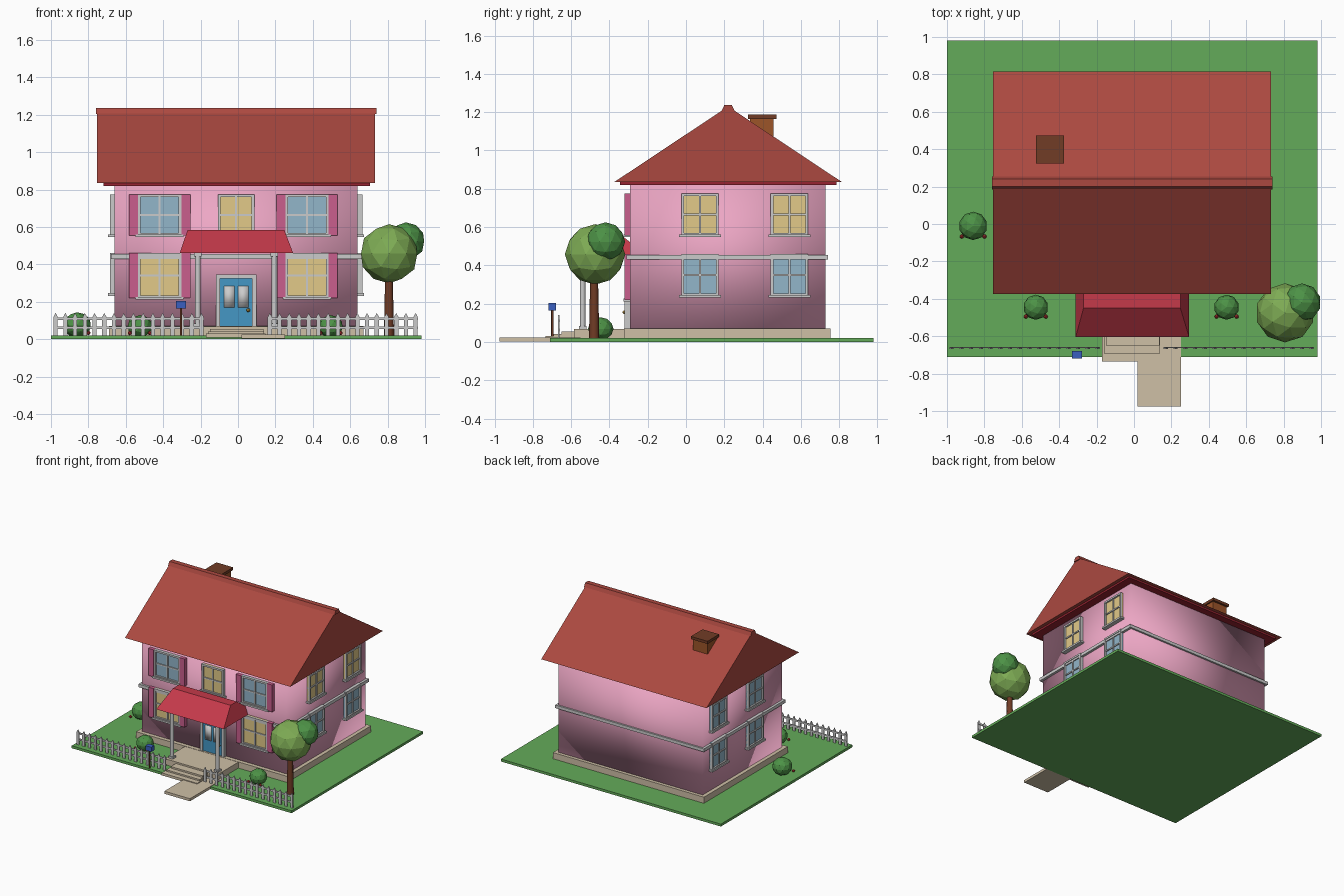
import bpy, bmesh, math
from mathutils import Matrix, Vector

if "Cube" in bpy.data.objects:
    bpy.data.objects.remove(bpy.data.objects["Cube"])

mats = {}
def mat(name, rgb):
    # sRGB 0-255 to linear
    m = bpy.data.materials.new(name)
    m.diffuse_color = [(c / 255) ** 2.2 for c in rgb] + [1]
    m.use_nodes = True
    m.node_tree.nodes["Principled BSDF"].inputs["Base Color"].default_value = m.diffuse_color
    mats[name] = m

mat("pink", (236, 165, 195)); mat("shutter", (200, 95, 140)); mat("roof", (170, 74, 66))
mat("porch_red", (195, 60, 75)); mat("eave_red", (150, 40, 52)); mat("lawn", (100, 170, 90))
mat("stone", (205, 190, 165)); mat("brick", (155, 85, 45)); mat("dark_brown", (112, 62, 42))
mat("glass_blue", (145, 180, 200)); mat("glass_lit", (225, 200, 135)); mat("door_blue", (70, 150, 195))
mat("leaf_light", (125, 170, 85)); mat("leaf_dark", (78, 145, 72)); mat("flower", (200, 60, 60))
mat("mail_blue", (60, 95, 190)); mat("brass", (190, 150, 70))

def finish(name, bm, m=None, smooth=False):
    bmesh.ops.recalc_face_normals(bm, faces=bm.faces)
    me = bpy.data.meshes.new(name)
    bm.to_mesh(me); bm.free()
    ob = bpy.data.objects.new(name, me)
    bpy.context.collection.objects.link(ob)
    if m: me.materials.append(mats[m])
    for p in me.polygons: p.use_smooth = smooth
    return ob

def add_box(bm, x0, x1, y0, y1, z0, z1, mx=Matrix()):
    s = Matrix.Diagonal((x1 - x0, y1 - y0, z1 - z0, 1))
    t = Matrix.Translation(((x0 + x1) / 2, (y0 + y1) / 2, (z0 + z1) / 2))
    bmesh.ops.create_cube(bm, size=1, matrix=mx @ t @ s)

def boxes(name, dims, m=None, mx=Matrix(), smooth=False):
    bm = bmesh.new()
    for d in dims: add_box(bm, *d, mx)
    return finish(name, bm, m, smooth)

def prism(name, profile, a, b, m, place):
    # extrude a 2D profile from a to b; place maps (p, q, t) to xyz
    bm = bmesh.new()
    ra = [bm.verts.new(place(p, q, a)) for p, q in profile]
    rb = [bm.verts.new(place(p, q, b)) for p, q in profile]
    bm.faces.new(ra); bm.faces.new(rb)
    n = len(ra)
    for i in range(n):
        bm.faces.new((ra[i], ra[(i + 1) % n], rb[(i + 1) % n], rb[i]))
    return finish(name, bm, m)

def cyl(name, x, y, z0, z1, r, m=None, seg=16, r2=None):
    bm = bmesh.new()
    bmesh.ops.create_cone(bm, cap_ends=True, segments=seg, radius1=r, radius2=r2 or r, depth=z1 - z0,
                          matrix=Matrix.Translation((x, y, (z0 + z1) / 2)))
    ob = finish(name, bm, m)
    for p in ob.data.polygons: p.use_smooth = len(p.vertices) == 4
    return ob

def blob(name, c, r, m, sub=2, sz=1.0):
    bm = bmesh.new()
    bmesh.ops.create_icosphere(bm, subdivisions=sub, radius=r,
                               matrix=Matrix.Translation(c) @ Matrix.Diagonal((1, 1, sz, 1)))
    return finish(name, bm, m)

# ground and path
boxes("lawn", [(-1, 0.98, -0.71, 0.98, 0, 0.02)], "lawn")
boxes("path", [(0.02, 0.25, -0.975, -0.55, 0.003, 0.024)], "stone")

# house body
boxes("foundation", [(-0.69, 0.67, -0.325, 0.755, 0.015, 0.07)], "stone")
boxes("walls", [(-0.66, 0.64, -0.293, 0.728, 0.06, 0.83)], "pink", smooth=True)
boxes("storey_band", [(-0.68, 0.66, -0.31, 0.742, 0.43, 0.455)])
boxes("eave_board", [(-0.72, 0.705, -0.345, 0.785, 0.82, 0.838)], "eave_red")

# main roof and ridge cap
yz = lambda p, q, t: (t, p, q)
prism("main_roof", [(-0.375, 0.835), (0.815, 0.835), (0.22, 1.23)], -0.755, 0.733, "roof", yz)
prism("ridge_cap", [(0.185, 1.205), (0.255, 1.205), (0.24, 1.237), (0.20, 1.237)], -0.76, 0.74, "roof", yz)

# chimney
boxes("chimney_stack", [(-0.515, -0.385, 0.335, 0.457, 0.95, 1.168)], "brick")
boxes("chimney_cap", [(-0.525, -0.375, 0.323, 0.473, 1.165, 1.187)], "dark_brown")

# windows: local x runs along the wall, local -y points outward
WALLS = {"front": Matrix.Translation((0, -0.293, 0)),
         "right": Matrix.Translation((0.64, 0, 0)) @ Matrix.Rotation(math.pi / 2, 4, 'Z'),
         "left": Matrix.Translation((-0.66, 0, 0)) @ Matrix.Rotation(-math.pi / 2, 4, 'Z')}

def window(wall, label, u, z0, z1, w, glass, shutters=False):
    mx, h, f = WALLS[wall], w / 2, 0.014
    zm, name = (z0 + z1) / 2, f"{wall}_{label}"
    boxes(name + "_glass", [(u - h, u + h, -0.012, 0.01, z0, z1)], glass, mx)
    boxes(name + "_frame", [
        (u - h, u - h + f, -0.025, 0.01, z0, z1), (u + h - f, u + h, -0.025, 0.01, z0, z1),
        (u - h, u + h, -0.025, 0.01, z1 - f, z1), (u - h, u + h, -0.025, 0.01, z0, z0 + f),
        (u - 0.005, u + 0.005, -0.02, 0.01, z0, z1), (u - h, u + h, -0.02, 0.01, zm - 0.005, zm + 0.005),
        (u - h - 0.012, u + h + 0.012, -0.034, 0.01, z0 - 0.008, z0 + 0.006)], None, mx)
    if shutters:
        boxes(name + "_shutters", [(u + s * (h + 0.024) - 0.024, u + s * (h + 0.024) + 0.024,
                                    -0.028, 0.005, z0, z1) for s in (-1, 1)], "shutter", mx)

for side, u in (("left", -0.419), ("right", 0.369)):
    window("front", f"upper_{side}_window", u, 0.555, 0.775, 0.232, "glass_blue", True)
    window("front", f"lower_{side}_window", u, 0.22, 0.46, 0.232, "glass_lit", True)
window("front", "upper_middle_window", -0.01, 0.555, 0.775, 0.195, "glass_lit")
for i, y in enumerate((0.073, 0.54), 1):
    for wall, s in (("right", 1), ("left", -1)):
        window(wall, f"upper_window_{i}", s * y, 0.555, 0.775, 0.195, "glass_lit" if s > 0 else "glass_blue")
        window(wall, f"lower_window_{i}", s * y, 0.24, 0.46, 0.195, "glass_blue")

# front door
boxes("door_surround", [(-0.118, -0.096, -0.322, -0.28, 0.06, 0.345), (0.076, 0.098, -0.322, -0.28, 0.06, 0.345),
                        (-0.118, 0.098, -0.322, -0.28, 0.325, 0.345)])
boxes("door", [(-0.097, 0.077, -0.31, -0.28, 0.06, 0.326)], "door_blue")
boxes("door_panes", [(-0.075, -0.02, -0.317, -0.3, 0.17, 0.285), (0.0, 0.055, -0.317, -0.3, 0.17, 0.285)], smooth=True)
blob("door_knob", (0.055, -0.322, 0.155), 0.01, "brass")

# porch platform, steps, posts and hipped roof
boxes("porch_floor", [(-0.25, 0.23, -0.585, -0.29, 0.01, 0.068)], "stone")
boxes("porch_steps", [(-0.15, 0.135, -0.65, -0.55, 0.01, 0.055), (-0.16, 0.14, -0.692, -0.55, 0.01, 0.042),
                      (-0.172, 0.147, -0.735, -0.55, 0.01, 0.03)], "stone")
for side, x in (("left", -0.215), ("right", 0.195)):
    cyl(f"porch_post_{side}", x, -0.54, 0.06, 0.465, 0.015)
    boxes(f"porch_post_caps_{side}", [(x - 0.02, x + 0.02, -0.56, -0.52, a, a + 0.018) for a in (0.066, 0.442)])
bm = bmesh.new()
add_box(bm, -0.312, 0.295, -0.605, -0.215, 0.46, 0.583)
for v in bm.verts:
    if v.co.z > 0.5:
        v.co.x = -0.27 if v.co.x < 0 else 0.248
        v.co.y = -0.45 if v.co.y < -0.4 else -0.37
finish("porch_roof", bm, "porch_red")

# picket fence in two runs, leaving the steps clear
for side, a, b in (("left", -0.975, -0.195), ("right", 0.17, 0.95)):
    bm = bmesh.new()
    n = 16
    for i in range(n):
        x = a + (b - a) * i / (n - 1)
        add_box(bm, x - 0.011, x + 0.011, -0.669, -0.661, 0.015, 0.12)
        tip = [bm.verts.new((x + dx, y, z)) for y in (-0.669, -0.661)
               for dx, z in ((-0.011, 0.12), (0.011, 0.12), (0, 0.14))]
        bm.faces.new(tip[:3]); bm.faces.new(tip[3:])
        bm.faces.new((tip[0], tip[2], tip[5], tip[3])); bm.faces.new((tip[1], tip[4], tip[5], tip[2]))
    for z in (0.055, 0.103):
        add_box(bm, a - 0.012, b + 0.012, -0.664, -0.657, z, z + 0.014)
    finish(f"fence_{side}", bm)

# mailbox
cyl("mailbox_post", -0.305, -0.698, 0.015, 0.17, 0.006, "dark_brown", 8)
boxes("mailbox", [(-0.332, -0.278, -0.718, -0.678, 0.165, 0.203)], "mail_blue")

# tree
cyl("tree_trunk", 0.807, -0.48, 0.015, 0.36, 0.027, "dark_brown", 8, 0.02)
blob("tree_crown_main", (0.808, -0.475, 0.457), 0.158, "leaf_light")
blob("tree_crown_side", (0.898, -0.42, 0.523), 0.102, "leaf_dark")

# bushes with small flowers
for i, (x, y, r) in enumerate(((-0.86, -0.01, 0.076), (-0.525, -0.445, 0.067), (0.495, -0.445, 0.067)), 1):
    blob(f"bush_{i}", (x, y, 0.015 + 0.8 * r), r, "leaf_dark", sz=0.9)
    for s in (-1, 1):
        blob(f"bush_{i}_flower_{'left' if s < 0 else 'right'}", (x + s * 0.8 * r, y - 0.75 * r, 0.033),
             0.012, "flower", 1)
